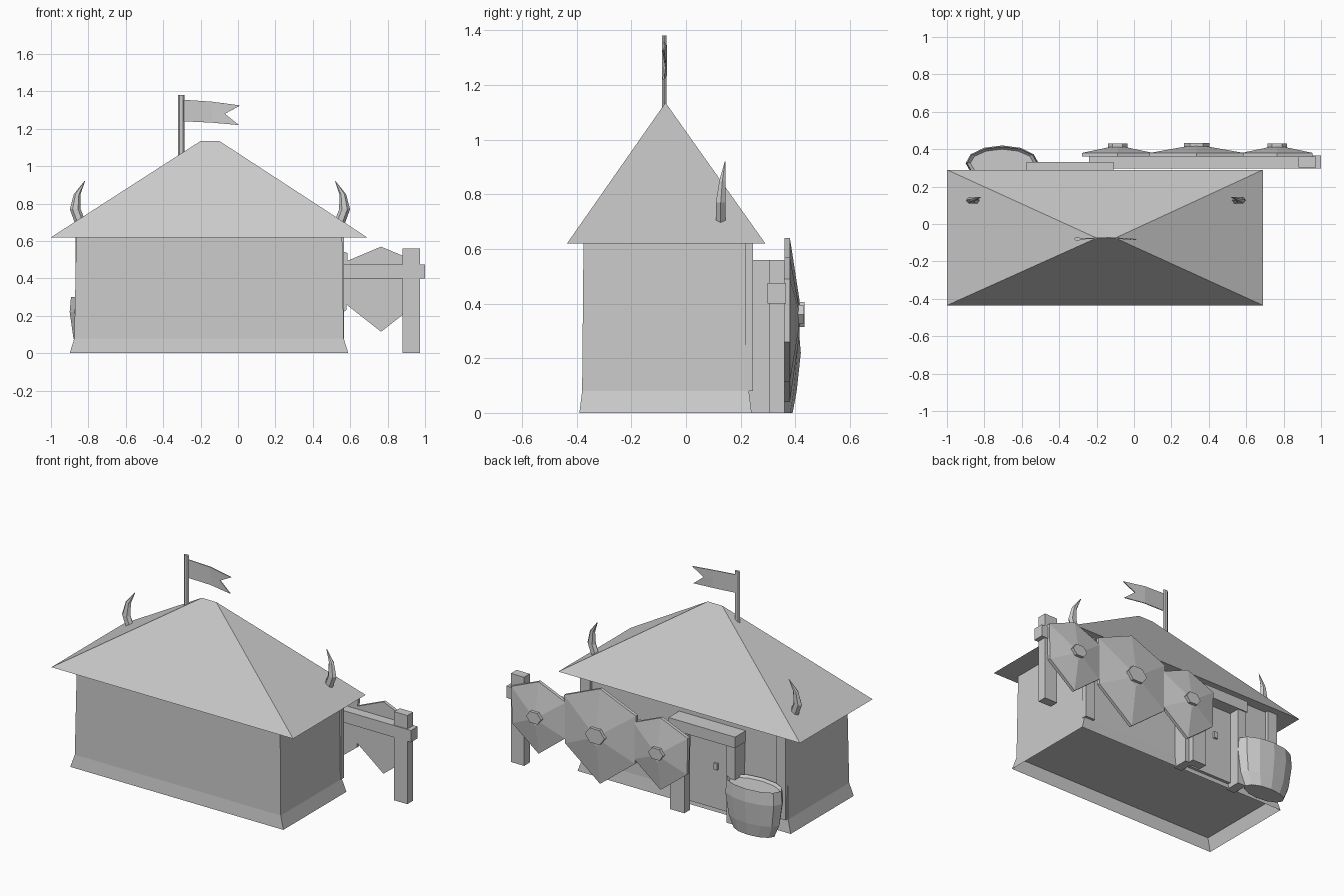
import bpy, bmesh, math
from mathutils import Vector

cube = bpy.data.objects.get("Cube")
if cube:
    bpy.data.objects.remove(cube)

grey = bpy.data.materials.new("plain grey")
GREY = (0.6, 0.6, 0.6, 1)
grey.diffuse_color = GREY
grey.use_nodes = True
grey.node_tree.nodes["Principled BSDF"].inputs["Base Color"].default_value = GREY


def finish(name, bm, closed=True):
    bmesh.ops.recalc_face_normals(bm, faces=bm.faces)
    mesh = bpy.data.meshes.new(name)
    bm.to_mesh(mesh)
    bm.free()
    mesh.materials.append(grey)
    obj = bpy.data.objects.new(name, mesh)
    bpy.context.collection.objects.link(obj)
    return obj


def loft(name, rings, caps=(True, True)):
    """Skin a list of point rings, with optional end caps."""
    bm = bmesh.new()
    loops = [[bm.verts.new(p) for p in ring] for ring in rings]
    n = len(loops[0])
    for a, b in zip(loops, loops[1:]):
        for i in range(n):
            j = (i + 1) % n
            bm.faces.new((a[i], a[j], b[j], b[i]))
    for loop, cap in zip((loops[0], loops[-1]), caps):
        if cap:
            bm.faces.new(loop)
    return finish(name, bm)


def rect(x0, x1, y0, y1, z):
    return [(x0, y0, z), (x1, y0, z), (x1, y1, z), (x0, y1, z)]


def box(name, x0, x1, y0, y1, z0, z1):
    return loft(name, [rect(x0, x1, y0, y1, z0), rect(x0, x1, y0, y1, z1)])


def oval(x, y, z, rx, ry, n):
    return [(x + rx * math.cos(math.tau * i / n),
             y + ry * math.sin(math.tau * i / n), z) for i in range(n)]


MID = -0.15

# Walls, with an open flared skirt below the floor
floor = rect(-0.875, 0.565, -0.38, 0.23, 0.08)
loft("walls", [floor, rect(-0.865, 0.557, -0.375, 0.225, 0.62)])
loft("skirt", [rect(-0.9, 0.59, -0.39, 0.24, 0), floor], (False, False))

# Hipped roof
bm = bmesh.new()
eave = [bm.verts.new(p) for p in rect(-1, 0.69, -0.435, 0.29, 0.62)]
r0, r1 = [bm.verts.new((x, -0.075, 1.135)) for x in (-0.2, -0.1)]
a, b, c, d = eave
for f in ((a, b, r1, r0), (b, c, r1), (c, d, r0, r1), (d, a, r0), eave):
    bm.faces.new(f)
finish("roof", bm)

# Back corner posts and curved horns, mirrored about the middle
for side, label in ((-1, "right"), (1, "left")):
    xs = sorted(MID + side * k for k in (0.65, 0.718))
    box(label + "_corner_post", *xs, 0.215, 0.246, 0.08, 0.62)
    rings = []
    for off, y, z, r in ((0.69, 0.127, 0.69, 0.03), (0.72, 0.127, 0.77, 0.029),
                         (0.71, 0.133, 0.85, 0.018), (0.67, 0.143, 0.92, 0.002)):
        rings.append(oval(MID + side * off, y, z, r, r * 0.7, 6))
    loft(label + "_horn", rings)

# Flagpole and swallow-tailed flag
loft("flagpole", [oval(-0.303, -0.08, z, 0.018, 0.01, 6) for z in (1.0, 1.38)])
bm = bmesh.new()
columns = [[bm.verts.new((x, y, z)) for z in zs] for x, y, zs in (
    (-0.29, -0.08, (1.24, 1.3, 1.355)), (-0.14, -0.073, (1.233, 1.29, 1.345)))]
tail = [bm.verts.new(p) for p in
        ((0.005, -0.083, 1.22), (-0.07, -0.077, 1.28), (0.012, -0.083, 1.325))]
columns.append(tail)
for p, q in zip(columns, columns[1:]):
    for i in range(2):
        bm.faces.new((p[i], q[i], q[i + 1], p[i + 1]))
flag = finish("flag", bm)
thick = flag.modifiers.new("thickness", "SOLIDIFY")
thick.thickness = 0.006
thick.offset = 0

# Door with frame and handle
box("door", -0.52, -0.16, 0.22, 0.255, 0.03, 0.5)
box("door_jamb_right", -0.57, -0.51, 0.22, 0.325, 0, 0.5)
box("door_jamb_left", -0.17, -0.115, 0.22, 0.325, 0, 0.5)
box("door_lintel", -0.575, -0.11, 0.22, 0.332, 0.49, 0.56)
box("door_handle", -0.405, -0.38, 0.25, 0.268, 0.28, 0.32)

# Flattened barrel
barrel = [(0, 0.14, 0.065), (0.08, 0.175, 0.08), (0.22, 0.195, 0.095),
          (0.3, 0.188, 0.088), (0.285, 0.17, 0.075)]
loft("barrel", [oval(-0.705, 0.325, z, rx, ry, 12) for z, rx, ry in barrel])

# Fence
box("fence_post_left", 0.88, 0.972, 0.303, 0.36, 0, 0.56)
box("fence_post_right", -0.24, -0.14, 0.303, 0.36, 0, 0.48)
box("fence_rail", -0.24, 1.0, 0.298, 0.365, 0.4, 0.475)

# Pointed shields, each a shallow six-sided cone with a boss
OUTLINE = [(0, 0.22), (0.19, 0.14), (0.185, -0.09),
           (0, -0.235), (-0.185, -0.09), (-0.19, 0.14)]
for name, x, size in (("left", 0.765, 1), ("middle", 0.335, 1.32), ("right", -0.088, 1)):
    def ring(y, k):
        return [(x + u * k * size, y, 0.35 + v * k * size) for u, v in OUTLINE]
    top = 0.4 + 0.012 * size
    loft(name + "_shield", [ring(0.36, 1), ring(0.38, 1), ring(top, 0.2)])
    boss = [[(px, y, 0.36 + pz) for px, pz, _ in oval(x, 0, 0, 0.052 * size, 0.04 * size, 6)]
            for y in (top - 0.01, top + 0.018)]
    loft(name + "_shield_boss", boss)
